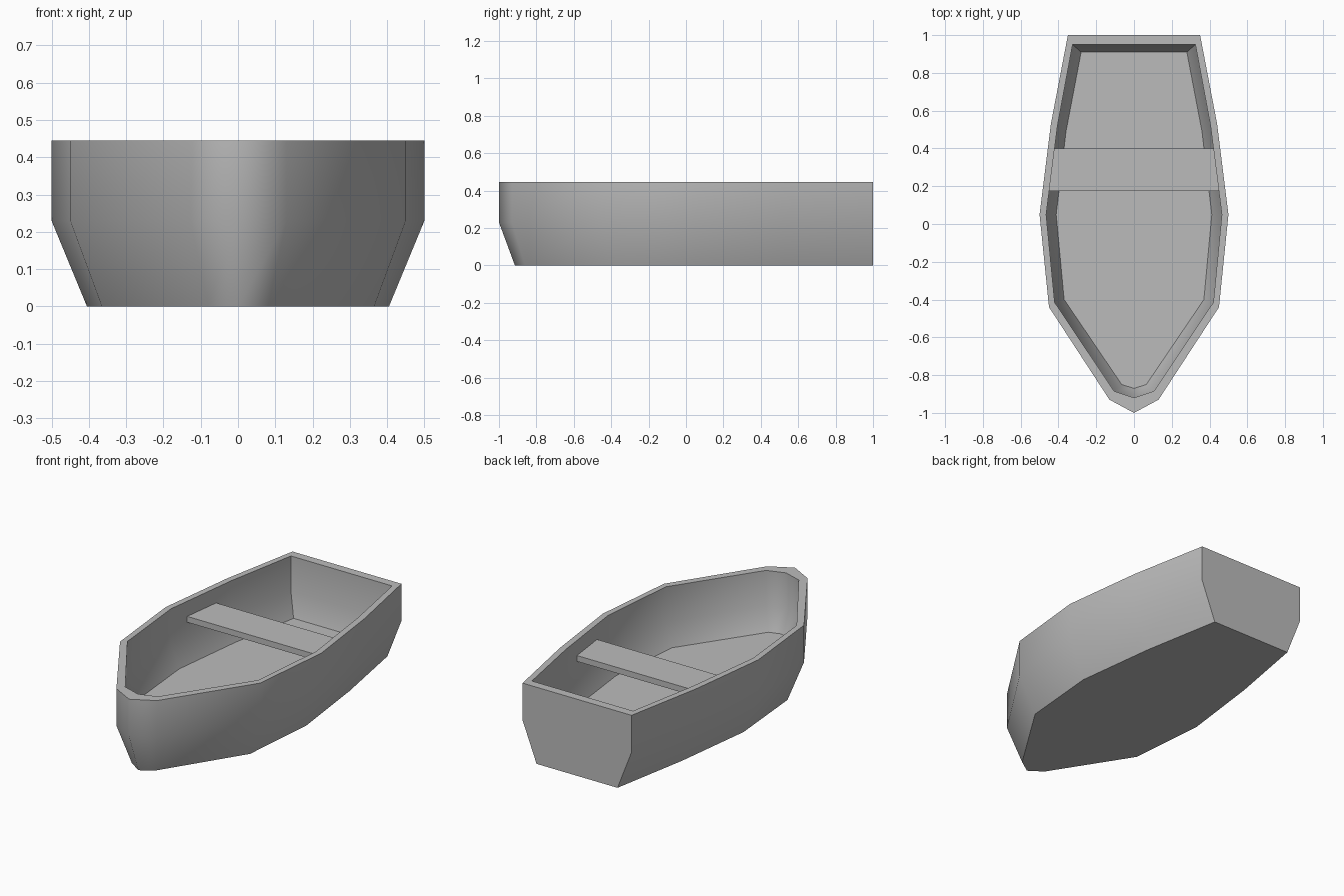
import bpy
import bmesh
import math

default = bpy.data.objects.get("Cube")
if default:
    bpy.data.objects.remove(default, do_unlink=True)

# Single painted grey
grey = bpy.data.materials.new("plain grey")
grey.use_nodes = True
COLOUR = (0.5, 0.5, 0.5, 1)
grey.diffuse_color = COLOUR
grey.node_tree.nodes["Principled BSDF"].inputs["Base Color"].default_value = COLOUR


def loft(name, rings, smooth_angle):
    """Skin a stack of equal-sized rings and cap both ends."""
    bm = bmesh.new()
    loops = [[bm.verts.new(p) for p in ring] for ring in rings]
    for low, high in zip(loops, loops[1:]):
        for i in range(len(low)):
            j = (i + 1) % len(low)
            bm.faces.new((low[i], low[j], high[j], high[i]))
    bm.faces.new(loops[0][::-1])
    bm.faces.new(loops[-1])
    bmesh.ops.recalc_face_normals(bm, faces=bm.faces)
    mesh = bpy.data.meshes.new(name)
    bm.to_mesh(mesh)
    bm.free()
    mesh.materials.append(grey)
    obj = bpy.data.objects.new(name, mesh)
    bpy.context.collection.objects.link(obj)
    bpy.ops.object.select_all(action='DESELECT')
    obj.select_set(True)
    bpy.context.view_layer.objects.active = obj
    bpy.ops.object.shade_smooth_by_angle(angle=math.radians(smooth_angle))
    return obj


def ring(half, z):
    """Mirror a half outline, bow to stern, into a closed ring at height z."""
    mirrored = [(-x, y) for x, y in reversed(half) if x > 0]
    return [(x, y, z) for x, y in half + mirrored]


# Hull: outer skin up to the rim, then down inside to the floor
keel = [(0, -0.915), (0.08, -0.86), (0.365, -0.41), (0.405, 0.05), (0.345, 0.53), (0.26, 1)]
outer = [(0, -1), (0.13, -0.93), (0.45, -0.44), (0.5, 0.05), (0.44, 0.53), (0.35, 1)]
inner = [(0, -0.92), (0.105, -0.885), (0.42, -0.415), (0.465, 0.05), (0.405, 0.52), (0.325, 0.95)]
floor = [(0, -0.87), (0.065, -0.85), (0.37, -0.4), (0.412, 0.05), (0.36, 0.49), (0.28, 0.91)]
RIM, KNUCKLE, FLOOR = 0.445, 0.23, 0.11
loft("hull", [ring(keel, 0), ring(outer, KNUCKLE), ring(outer, RIM),
              ring(inner, RIM), ring(inner, KNUCKLE + 0.01), ring(floor, FLOOR)], 63)

# Bench seat spanning the hull, ends buried slightly in the walls
bench = [(0.455, 0.175), (0.427, 0.4)]
loft("bench_seat", [ring(bench, 0.323), ring(bench, 0.357)], 30)
